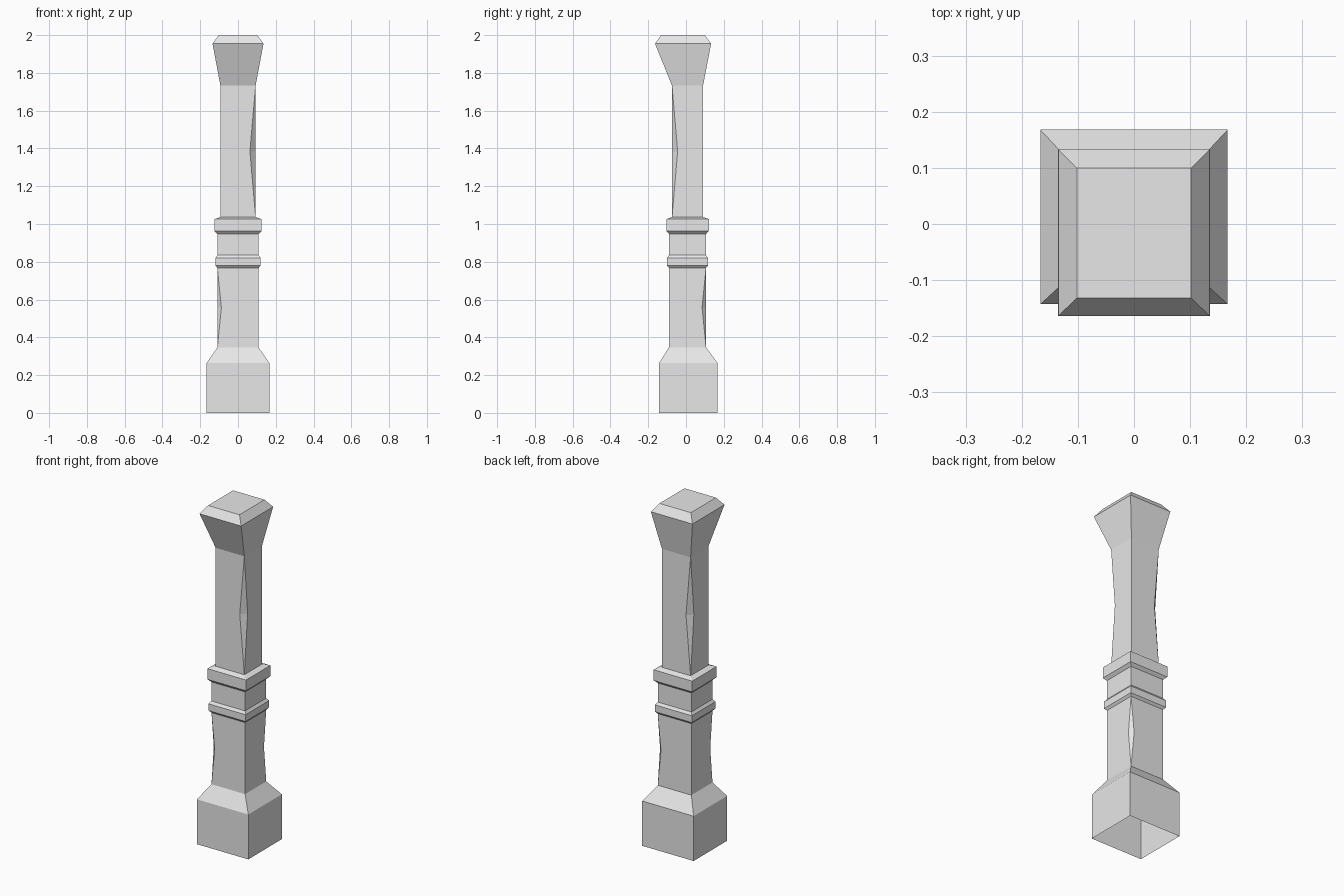
import bpy
import bmesh
from mathutils import Vector

default_cube = bpy.data.objects.get("Cube")
if default_cube:
    bpy.data.objects.remove(default_cube, do_unlink=True)

stone = bpy.data.materials.new("plain_grey")
stone.use_nodes = True
grey = (0.8, 0.8, 0.8, 1)
stone.diffuse_color = grey
stone.node_tree.nodes["Principled BSDF"].inputs["Base Color"].default_value = grey

# Horizontal sections: half width, front edge, back edge
FOOT = (0.167, -0.143, 0.168)
LOWER = (0.109, -0.09, 0.106)
RING = (0.12, -0.101, 0.117)
COLLAR = (0.125, -0.104, 0.121)
UPPER = (0.093, -0.074, 0.09)
HEAD = (0.135, -0.164, 0.133)
TOP = (0.102, -0.132, 0.1)


def corners(section, z):
    """Four corners, counter-clockwise from the front left of the section."""
    half, front, back = section
    return [Vector((x, y, z)) for x, y in
            ((-half, front), (half, front), (half, back), (-half, back))]


def finish(name, bm):
    mesh = bpy.data.meshes.new(name)
    bm.to_mesh(mesh)
    bm.free()
    mesh.materials.append(stone)
    obj = bpy.data.objects.new(name, mesh)
    bpy.context.collection.objects.link(obj)
    return obj


def loft(name, levels, close_top=False):
    """Join square sections stacked at the given heights."""
    bm = bmesh.new()
    rings = [[bm.verts.new(p) for p in corners(s, z)] for s, z in levels]
    for low, high in zip(rings, rings[1:]):
        for i in range(4):
            j = (i + 1) % 4
            bm.faces.new((low[i], low[j], high[j], high[i]))
    if close_top:
        bm.faces.new(rings[-1])
    return finish(name, bm)


def notched_shaft(name, section, bottom, top, cut, depth):
    """Square shaft with a long diamond notch on the chosen corners."""
    bm = bmesh.new()
    low = [bm.verts.new(p) for p in corners(section, bottom)]
    high = [bm.verts.new(p) for p in corners(section, top)]
    mid = corners(section, (bottom + top) / 2)
    before, after = {}, {}
    for c in cut:
        for store, other in ((before, mid[c - 1]), (after, mid[(c + 1) % 4])):
            inward = (other - mid[c]).normalized()
            store[c] = bm.verts.new(mid[c] + inward * depth)
        bm.faces.new((low[c], after[c], before[c]))
        bm.faces.new((high[c], before[c], after[c]))
    for i in range(4):
        j = (i + 1) % 4
        loop = [low[i], low[j], before.get(j), high[j], high[i], after.get(i)]
        bm.faces.new([v for v in loop if v])
    return finish(name, bm)


# Foot, open underneath
loft("base", [(FOOT, 0), (FOOT, 0.263), (LOWER, 0.347)])

# Lower shaft and the two raised bands
notched_shaft("lower_shaft", LOWER, 0.347, 0.767, (0, 2), 0.021)
loft("lower_band", [(LOWER, 0.767), (RING, 0.78), (RING, 0.82), (LOWER, 0.835)])
loft("neck", [(LOWER, 0.835), (LOWER, 0.947)])
loft("upper_band", [(LOWER, 0.947), (COLLAR, 0.963), (COLLAR, 1.026), (UPPER, 1.037)])

# Upper shaft, notched on the opposite corners
notched_shaft("upper_shaft", UPPER, 1.037, 1.732, (1, 3), 0.03)

# Flared head with a bevelled top
loft("head", [(UPPER, 1.732), (HEAD, 1.955), (TOP, 2)], close_top=True)
